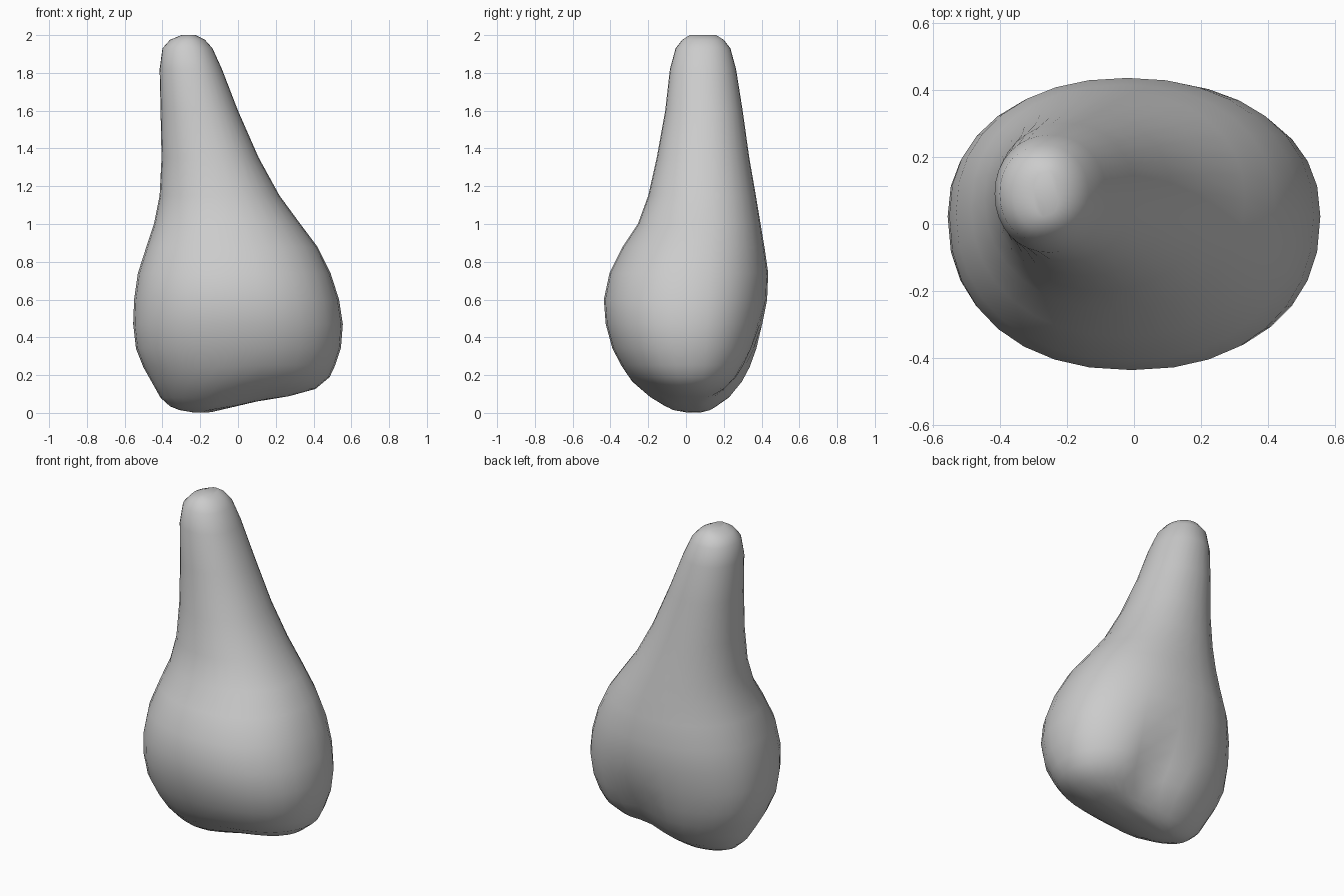
import bpy, bmesh
from math import cos, sin, exp, pi, copysign

cube = bpy.data.objects.get("Cube")
if cube:
    bpy.data.objects.remove(cube)

SIDES = 32
# Cross-sections from base to tip: height, left and right x, front and back y
SECTIONS = [
    (0.003, -0.24, -0.13, 0.00, 0.08),
    (0.015, -0.31, 0.10, -0.07, 0.13),
    (0.035, -0.36, 0.27, -0.12, 0.17),
    (0.08, -0.41, 0.41, -0.20, 0.24),
    (0.16, -0.455, 0.485, -0.29, 0.305),
    (0.24, -0.50, 0.515, -0.34, 0.345),
    (0.34, -0.54, 0.545, -0.39, 0.38),
    (0.47, -0.555, 0.555, -0.425, 0.41),
    (0.60, -0.55, 0.535, -0.435, 0.43),
    (0.74, -0.53, 0.49, -0.405, 0.435),
    (0.88, -0.485, 0.42, -0.335, 0.415),
    (1.00, -0.445, 0.33, -0.255, 0.395),
    (1.15, -0.415, 0.22, -0.20, 0.37),
    (1.35, -0.405, 0.11, -0.155, 0.335),
    (1.60, -0.41, 0.00, -0.11, 0.30),
    (1.82, -0.415, -0.085, -0.085, 0.265),
    (1.93, -0.40, -0.135, -0.055, 0.235),
    (1.975, -0.36, -0.175, -0.02, 0.20),
    (2.00, -0.30, -0.225, 0.02, 0.16),
]


def bump(value, centre, width):
    return exp(-((value - centre) / width) ** 2)


def section_point(section, angle):
    """Point on a slightly squared oval, with the crease between the two lobes."""
    z, x0, x1, y0, y1 = section
    c, s = cos(angle), sin(angle)
    belly = bump(z, 0.45, 0.45)
    power = 0.95 - 0.06 * belly
    x = (x0 + x1) / 2 + (x1 - x0) / 2 * copysign(abs(c) ** power, c)
    # The widest line of the belly lies a little behind its middle
    mid = (y0 + y1) / 2 + 0.03 * belly
    y = mid + ((y1 - mid) if s > 0 else (mid - y0)) * copysign(abs(s) ** power, s)
    if s > 0:
        y -= 0.06 * s * bump(x, 0.1, 0.12) * bump(z, 0.22, 0.2)
    # The smaller lobe rests higher than the main one
    lift = 0.055 * min(max((x + 0.15) / 0.3, 0), 1) * bump(z, 0, 0.2)
    return x, y, z + lift


# Body lofted through the sections
bm = bmesh.new()
rings = [[bm.verts.new(section_point(sec, 2 * pi * i / SIDES)) for i in range(SIDES)]
         for sec in SECTIONS]
for low, high in zip(rings, rings[1:]):
    for i in range(SIDES):
        j = (i + 1) % SIDES
        bm.faces.new((low[i], low[j], high[j], high[i]))
bm.faces.new(rings[0][::-1])
bm.faces.new(rings[-1])
mesh = bpy.data.meshes.new("gourd_body")
bm.to_mesh(mesh)
bm.free()
body = bpy.data.objects.new("gourd_body", mesh)
bpy.context.collection.objects.link(body)

# Plain grey
grey = bpy.data.materials.new("light_grey")
grey.use_nodes = True
grey.diffuse_color = (0.6, 0.6, 0.6, 1)
grey.node_tree.nodes["Principled BSDF"].inputs["Base Color"].default_value = (0.6, 0.6, 0.6, 1)
mesh.materials.append(grey)

bpy.context.view_layer.objects.active = body
body.select_set(True)
bpy.ops.object.shade_smooth_by_angle(angle=pi / 3)
